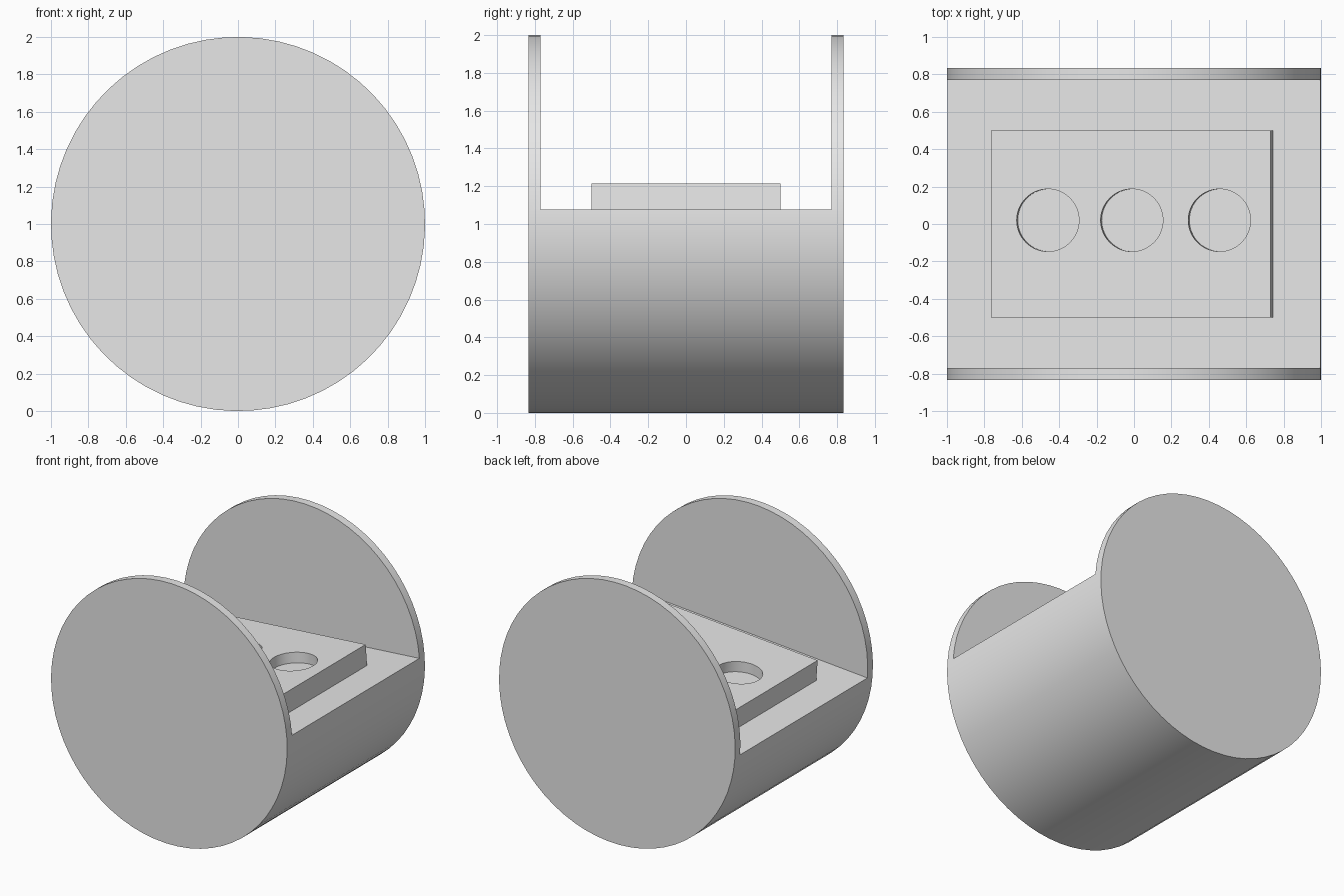
import bpy, math
from mathutils import Matrix, Vector

if "Cube" in bpy.data.objects:
    bpy.data.objects.remove(bpy.data.objects["Cube"], do_unlink=True)

TILT = math.radians(-4.3)      # whole part leans slightly about its axis
HALF_DEPTH = 0.833
INNER_DEPTH = 0.77
PLATE_TOP = 0.16
HOLE_DEPTH = 0.08

grey = bpy.data.materials.new("light grey")
grey.use_nodes = True
grey.diffuse_color = (0.8, 0.8, 0.8, 1)
grey.node_tree.nodes["Principled BSDF"].inputs["Base Color"].default_value = (0.8, 0.8, 0.8, 1)


def box(name, low, high):
    low, high = Vector(low), Vector(high)
    bpy.ops.mesh.primitive_cube_add(size=1)
    obj = bpy.context.object
    obj.name = name
    obj.data.transform(Matrix.Translation((low + high) / 2) @ Matrix.Diagonal((high - low).to_4d()))
    return obj


def cylinder(name, radius, depth, matrix):
    bpy.ops.mesh.primitive_cylinder_add(vertices=64, radius=radius, depth=depth)
    obj = bpy.context.object
    obj.name = name
    obj.data.transform(matrix)
    return obj


def cut(target, cutter):
    mod = target.modifiers.new("cut", "BOOLEAN")
    mod.operation = "DIFFERENCE"
    mod.solver = "EXACT"
    mod.object = cutter
    cutter.hide_render = True
    bpy.context.view_layer.objects.active = target
    bpy.ops.object.modifier_apply(modifier=mod.name)
    bpy.data.objects.remove(cutter, do_unlink=True)


def finish(obj):
    obj.data.materials.clear()
    obj.data.materials.append(grey)
    obj.data.transform(Matrix.Translation((0, 0, 1)) @ Matrix.Rotation(TILT, 4, "Y"))
    bpy.ops.object.select_all(action="DESELECT")
    obj.select_set(True)
    bpy.context.view_layer.objects.active = obj
    bpy.ops.object.shade_smooth_by_angle(angle=math.radians(30))


# Drum with its upper half removed between two round end walls
drum = cylinder("drum_body", 1, 2 * HALF_DEPTH, Matrix.Rotation(math.pi / 2, 4, "X"))
cut(drum, box("drum_cutter", (-1.2, -INNER_DEPTH, 0.002), (1.2, INNER_DEPTH, 1.2)))
finish(drum)

# Raised plate with three round blind holes
plate = box("raised_plate", (-0.755, -0.5, -0.02), (0.745, 0.5, PLATE_TOP))
for x in (-0.45, 0, 0.47):
    place = Matrix.Translation((x, 0.02, PLATE_TOP))
    cut(plate, cylinder("hole_cutter", 0.167, 2 * HOLE_DEPTH, place))
finish(plate)
